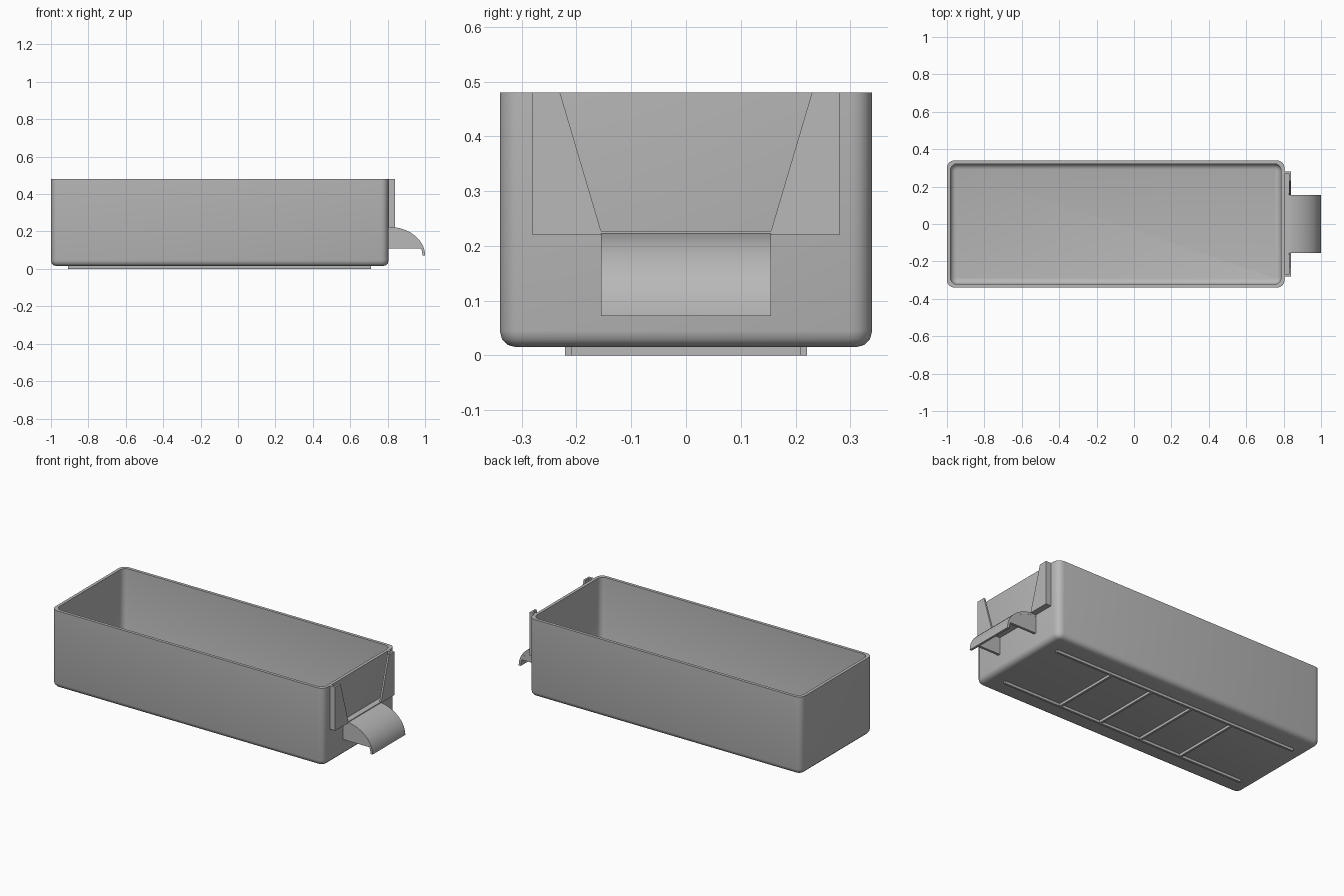
import bpy
import bmesh
from math import sin, cos, pi, radians, sqrt, asin

cube = bpy.data.objects.get("Cube")
if cube:
    bpy.data.objects.remove(cube, do_unlink=True)

grey = bpy.data.materials.new("grey plastic")
grey.use_nodes = True
colour = (0.48, 0.48, 0.48, 1)
grey.diffuse_color = colour
grey.node_tree.nodes["Principled BSDF"].inputs["Base Color"].default_value = colour


def finish(name, bm):
    bmesh.ops.recalc_face_normals(bm, faces=bm.faces)
    mesh = bpy.data.meshes.new(name)
    bm.to_mesh(mesh)
    bm.free()
    obj = bpy.data.objects.new(name, mesh)
    mesh.materials.append(grey)
    bpy.context.collection.objects.link(obj)
    bpy.ops.object.select_all(action='DESELECT')
    obj.select_set(True)
    bpy.context.view_layer.objects.active = obj
    bpy.ops.object.shade_smooth_by_angle(angle=radians(35))
    return obj


def box(name, x0, x1, y0, y1, z0, z1):
    bm = bmesh.new()
    bmesh.ops.create_cube(bm, size=1)
    for v in bm.verts:
        v.co.x = x0 + (v.co.x + 0.5) * (x1 - x0)
        v.co.y = y0 + (v.co.y + 0.5) * (y1 - y0)
        v.co.z = z0 + (v.co.z + 0.5) * (z1 - z0)
    return finish(name, bm)


def prism(name, points, offset):
    """Extrude a closed 3D polygon along an offset vector."""
    bm = bmesh.new()
    face = bm.faces.new([bm.verts.new(p) for p in points])
    result = bmesh.ops.extrude_face_region(bm, geom=[face])
    moved = [g for g in result["geom"] if isinstance(g, bmesh.types.BMVert)]
    bmesh.ops.translate(bm, verts=moved, vec=offset)
    return finish(name, bm)


# Open bin: rounded rectangles lofted up the outside and down the inside
X0, X1, HALF_Y, TOP, BASE = -1.0, 0.805, 0.34, 0.48, 0.015
MID, HALF_X = (X0 + X1) / 2, (X1 - X0) / 2
STEPS = 4


def ring(bm, inset, radius, z):
    verts = []
    for k, (sx, sy) in enumerate([(1, 1), (-1, 1), (-1, -1), (1, -1)]):
        cx = MID + sx * (HALF_X - inset - radius)
        cy = sy * (HALF_Y - inset - radius)
        for i in range(STEPS + 1):
            a = (k + i / STEPS) * pi / 2
            verts.append(bm.verts.new((cx + radius * cos(a), cy + radius * sin(a), z)))
    return verts


WALL, FILLET, FLOOR = 0.018, 0.03, 0.033
angles = [i / 3 * pi / 2 for i in range(4)]
levels = [(FILLET * (1 - sin(a)), BASE + FILLET * (1 - cos(a)), 0.04) for a in angles]
levels.append((0, TOP, 0.04))
levels.append((WALL, TOP, 0.036))
levels += [(WALL + FILLET * (1 - sin(a)), FLOOR + FILLET * (1 - cos(a)), 0.036)
           for a in reversed(angles)]
bm = bmesh.new()
loops = []
for inset, z, radius in levels:
    shrink = inset if inset < WALL or z < BASE + 0.01 else inset - WALL
    loops.append(ring(bm, inset, max(radius - shrink, 0.006), z))
for low, high in zip(loops, loops[1:]):
    n = len(low)
    for i in range(n):
        j = (i + 1) % n
        bm.faces.new((low[i], low[j], high[j], high[i]))
bm.faces.new(loops[0])
bm.faces.new(loops[-1])
finish("bin", bm)

# Label holder: slanted front plates, side walls and a thin ledge
for side, label in ((1, "left"), (-1, "right")):
    outline = [(0.28, 0.22), (0.28, 0.48), (0.23, 0.48), (0.153, 0.22)]
    prism(label + "_label_plate", [(0.829, side * y, z) for y, z in outline], (0.011, 0, 0))
    ys = sorted((side * 0.266, side * 0.28))
    box(label + "_label_side", 0.80, 0.829, *ys, 0.22, 0.48)
box("label_ledge", 0.80, 0.84, -0.28, 0.28, 0.22, 0.227)

# Curved pull handle with a gusset under each end
CX, CZ, A, B, THICK, HALF = 0.805, 0.072, 0.195, 0.153, 0.014, 0.155


def arc(a, b, start, end, y, count=14):
    ts = [start + (end - start) * i / count for i in range(count + 1)]
    return [(CX + a * cos(t), y, CZ + b * sin(t)) for t in ts]


outer = arc(A, B, 0, pi / 2, -HALF)
inner = arc(A - THICK, B - THICK, pi / 2, 0, -HALF)
prism("pull_handle", outer + inner, (0, 2 * HALF, 0))
low = asin((0.11 - CZ) / (B - THICK))
for y, label in ((-HALF + 0.001, "right"), (HALF - 0.016, "left")):
    curve = arc(A - THICK, B - THICK, low, pi / 2, y)
    prism(label + "_gusset", curve + [(CX, y, 0.11)], (0, 0.015, 0))

# Ladder of thin rails under the floor
for side, label in ((1, "left"), (-1, "right")):
    ys = sorted((side * 0.208, side * 0.221))
    box(label + "_base_rail", -0.91, 0.71, *ys, 0, BASE + 0.002)
for i in range(4):
    x = 0.33 - i * 0.275
    box("base_crossbar_%d" % (i + 1), x - 0.0065, x + 0.0065, -0.208, 0.208, 0, BASE + 0.002)
